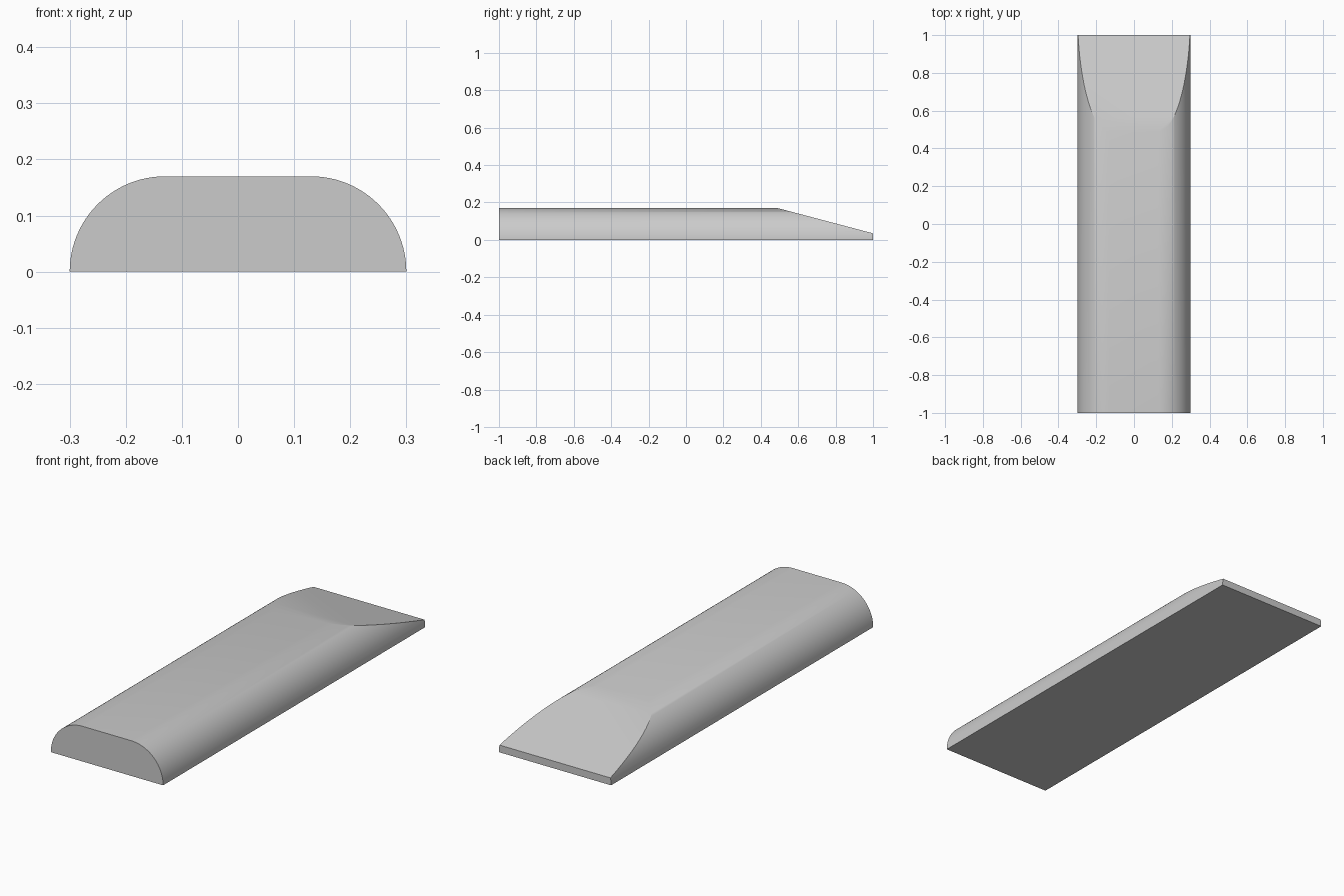
import bpy, bmesh, math
from mathutils import Vector

cube = bpy.data.objects.get("Cube")
if cube:
    bpy.data.objects.remove(cube, do_unlink=True)

HALF_W, HEIGHT, HALF_L = 0.3, 0.17, 1.0
SLOPE_START, TIP_HEIGHT = 0.49, 0.035
STEPS = 24

# Plain grey material
grey = bpy.data.materials.new("grey")
grey.use_nodes = True
colour = (0.6, 0.6, 0.6, 1)
grey.diffuse_color = colour
grey.node_tree.nodes["Principled BSDF"].inputs["Base Color"].default_value = colour

# Cross-section: flat base, rounded shoulders, flat top
right = []
for i in range(STEPS + 1):
    a = math.pi / 2 * i / STEPS
    right.append((HALF_W - HEIGHT + HEIGHT * math.cos(a), HEIGHT * math.sin(a)))
profile = right + [(-x, z) for x, z in reversed(right)]

# Extrude the section along the length
bm = bmesh.new()
section = bm.faces.new([bm.verts.new((x, -HALF_L, z)) for x, z in profile])
ext = bmesh.ops.extrude_face_region(bm, geom=[section])
moved = [g for g in ext["geom"] if isinstance(g, bmesh.types.BMVert)]
bmesh.ops.translate(bm, verts=moved, vec=(0, 2 * HALF_L, 0))

# Slice the rear end down to a thin tip and cap the cut
normal = Vector((0, HEIGHT - TIP_HEIGHT, HALF_L - SLOPE_START)).normalized()
cut = bmesh.ops.bisect_plane(
    bm, geom=bm.verts[:] + bm.edges[:] + bm.faces[:], dist=1e-5,
    plane_co=(0, HALF_L, TIP_HEIGHT), plane_no=normal, clear_outer=True)
rim = [g for g in cut["geom_cut"] if isinstance(g, bmesh.types.BMEdge)]
bmesh.ops.holes_fill(bm, edges=rim, sides=0)
bmesh.ops.recalc_face_normals(bm, faces=bm.faces[:])

mesh = bpy.data.meshes.new("sloped_bar")
bm.to_mesh(mesh)
bm.free()
mesh.materials.append(grey)
bar = bpy.data.objects.new("sloped_bar", mesh)
bpy.context.collection.objects.link(bar)

# Smooth shoulders, crisp ends
bpy.ops.object.select_all(action='DESELECT')
bar.select_set(True)
bpy.context.view_layer.objects.active = bar
bpy.ops.object.shade_smooth_by_angle(angle=math.radians(30))
